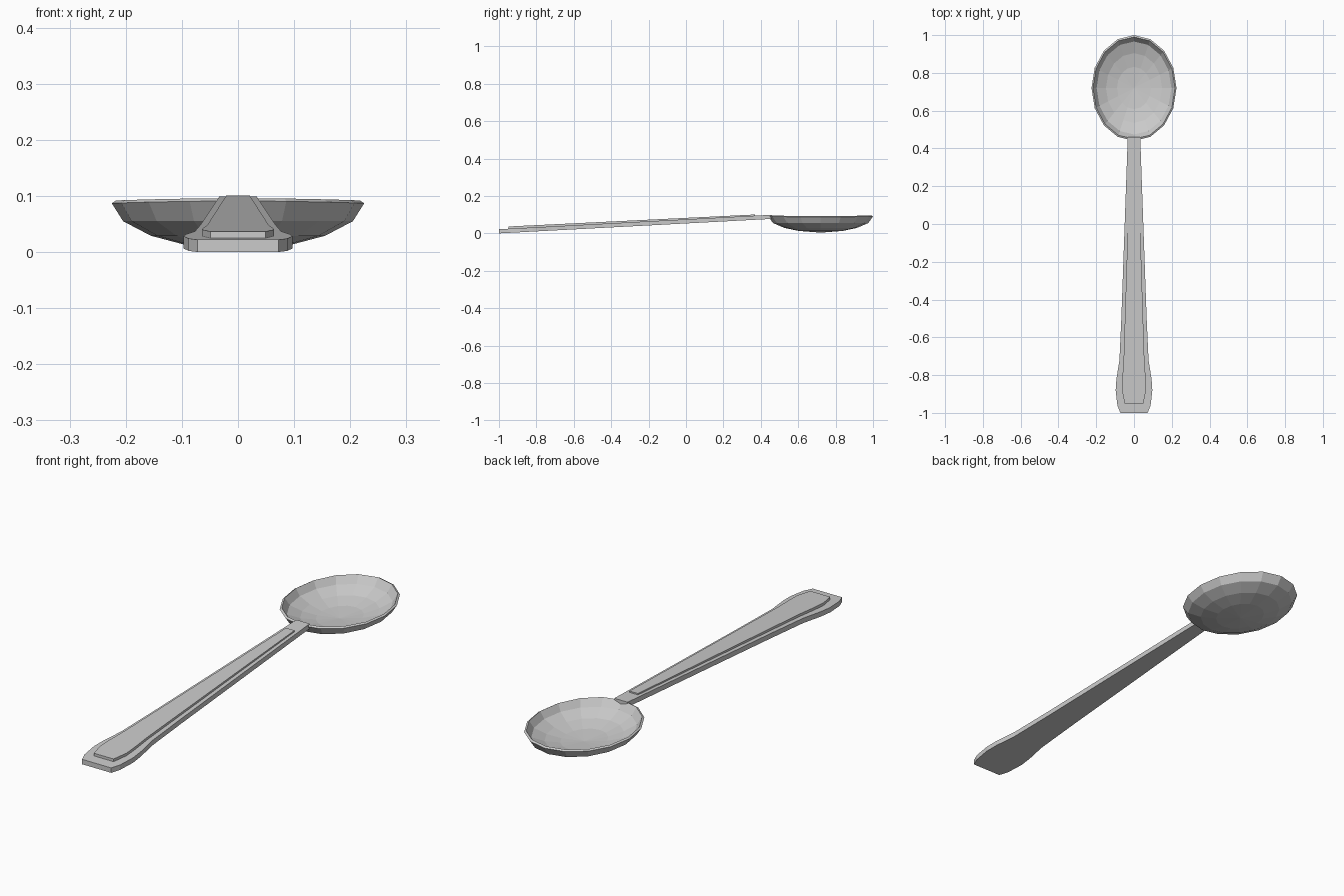
import bpy
import bmesh
from math import sin, cos, pi

if "Cube" in bpy.data.objects:
    bpy.data.objects.remove(bpy.data.objects["Cube"])


def finish(bm, name):
    bmesh.ops.recalc_face_normals(bm, faces=bm.faces[:])
    mesh = bpy.data.meshes.new(name)
    bm.to_mesh(mesh)
    bm.free()
    obj = bpy.data.objects.new(name, mesh)
    bpy.context.collection.objects.link(obj)
    return obj


def bowl(name, profile, bottom_out, bottom_in, sides=16):
    # rings run from the outer bottom, over the rim, to the inner bottom
    bm = bmesh.new()
    rings = []
    for r, z in profile:
        ring = []
        for i in range(sides):
            a = 2 * pi * i / sides
            lift = 0.004 * sin(a) ** 2 if z > 0.08 else 0
            ring.append(bm.verts.new((0.225 * r * cos(a), 0.72 + 0.28 * r * sin(a), z + lift)))
        rings.append(ring)
    first = bm.verts.new((0, 0.72, bottom_out))
    last = bm.verts.new((0, 0.72, bottom_in))
    for i in range(sides):
        j = (i + 1) % sides
        for lo, hi in zip(rings, rings[1:]):
            bm.faces.new((lo[i], lo[j], hi[j], hi[i]))
        bm.faces.new((first, rings[0][j], rings[0][i]))
        bm.faces.new((last, rings[-1][i], rings[-1][j]))
    return finish(bm, name)


def slab(name, stations):
    # stations: y, half width, bottom z, top z
    bm = bmesh.new()
    loops = [[bm.verts.new(p) for p in ((-w, y, b), (w, y, b), (w, y, t), (-w, y, t))]
             for y, w, b, t in stations]
    for a, b in zip(loops, loops[1:]):
        for i in range(4):
            j = (i + 1) % 4
            bm.faces.new((a[i], a[j], b[j], b[i]))
    bm.faces.new(loops[0])
    bm.faces.new(loops[-1])
    return finish(bm, name)


def slope(y):
    return 0.053 * (y + 1)


# spoon bowl
bowl("bowl",
     [(0.42, 0.013), (0.69, 0.029), (0.91, 0.055), (1.0, 0.087),
      (0.965, 0.092), (0.88, 0.062), (0.66, 0.038), (0.40, 0.023)],
     0.004, 0.015)

# handle with flared end
handle_outline = [(-1.0, 0.072), (-0.96, 0.088), (-0.88, 0.097), (-0.82, 0.093),
                  (-0.72, 0.077), (-0.5, 0.067), (0.46, 0.033)]
slab("handle", [(y, w, slope(y), slope(y) + 0.022) for y, w in handle_outline])

# raised panel on the handle
panel_outline = [(-0.95, 0.049), (-0.88, 0.064), (-0.82, 0.062), (-0.72, 0.055),
                 (-0.5, 0.048), (0.37, 0.021)]
slab("handle_panel", [(y, w, slope(y) + 0.015, slope(y) + 0.034 - 0.0045 * (y + 0.95))
                      for y, w in panel_outline])
